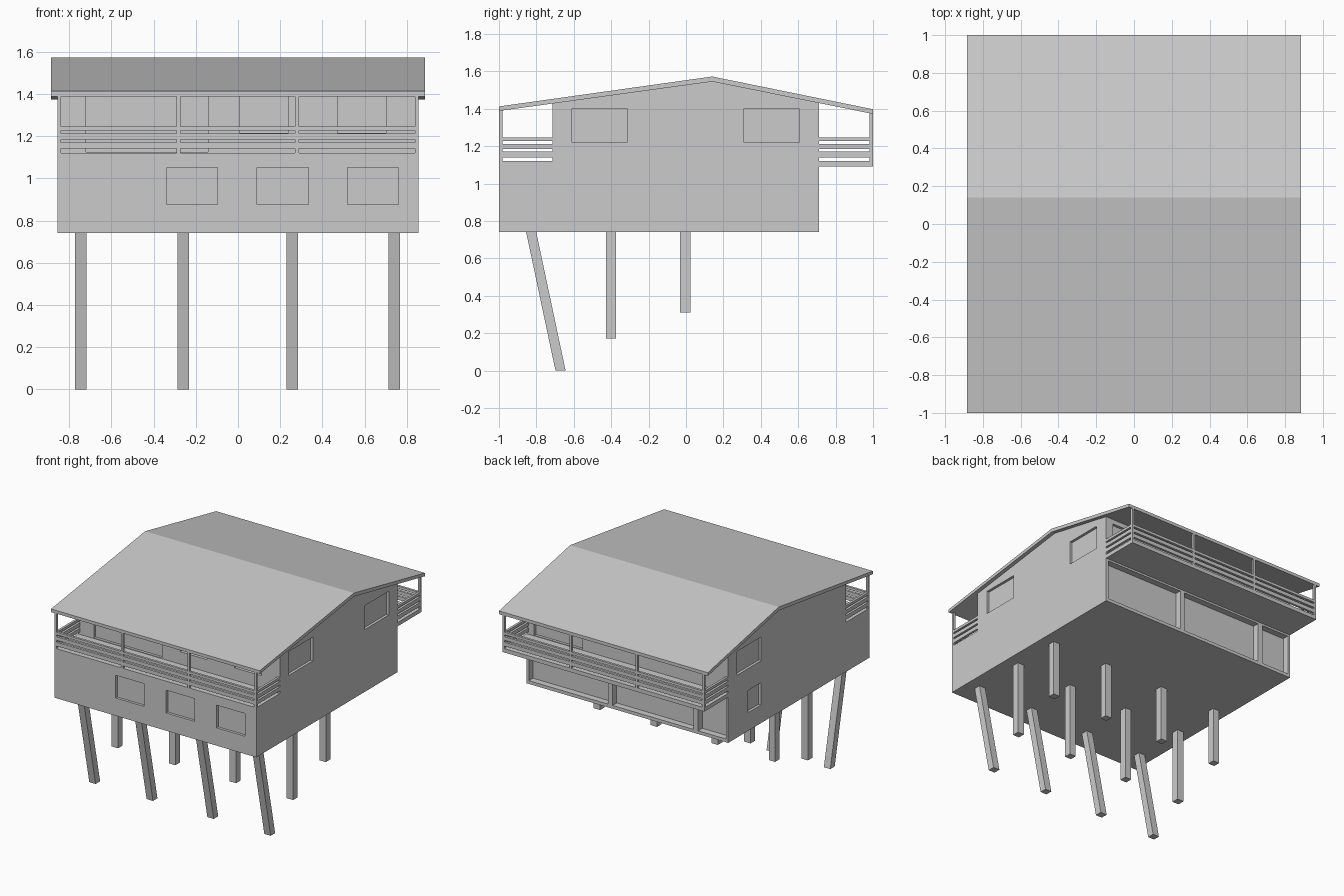
import bpy, bmesh

if "Cube" in bpy.data.objects:
    bpy.data.objects.remove(bpy.data.objects["Cube"])

W = 0.855          # half width of the house
RIDGE_Y = 0.14


def obj_from(bm, name):
    bmesh.ops.recalc_face_normals(bm, faces=bm.faces)
    me = bpy.data.meshes.new(name)
    bm.to_mesh(me)
    bm.free()
    ob = bpy.data.objects.new(name, me)
    bpy.context.scene.collection.objects.link(ob)
    return ob


def add_box(bm, x0, x1, y0, y1, z0, z1, lean=0.0):
    """Box by limits; lean shifts the bottom face along y."""
    for v in bmesh.ops.create_cube(bm, size=1)["verts"]:
        low = v.co.z < 0
        v.co.x = x0 if v.co.x < 0 else x1
        v.co.y = (y0 if v.co.y < 0 else y1) + (lean if low else 0)
        v.co.z = z0 if low else z1


def boxes(name, items):
    bm = bmesh.new()
    for b in items:
        add_box(bm, *b)
    return obj_from(bm, name)


def extrude_x(name, profile, half):
    """Closed (y, z) profile swept across the width."""
    bm = bmesh.new()
    f = bm.faces.new([bm.verts.new((-half, y, z)) for y, z in profile])
    new = bmesh.ops.extrude_face_region(bm, geom=[f])["geom"]
    verts = [g for g in new if isinstance(g, bmesh.types.BMVert)]
    bmesh.ops.translate(bm, verts=verts, vec=(2 * half, 0, 0))
    return obj_from(bm, name)


# House body: lower storey with front terrace step and gabled upper storey
body = extrude_x("house_body", [
    (-1, 0.74), (0.71, 0.74), (0.71, 1.44), (RIDGE_Y, 1.55),
    (-0.715, 1.435), (-0.715, 1.12), (-1, 1.12)], W)

# Pitched roof slab
extrude_x("roof", [
    (-1, 1.388), (RIDGE_Y, 1.545), (1, 1.372),
    (1, 1.397), (RIDGE_Y, 1.572), (-1, 1.412)], 0.885)

# Rear balcony floor
boxes("rear_balcony_floor", [(-W, W, 0.70, 1.0, 1.09, 1.12)])

# Window and door recesses cut into the walls
D = 0.02
cuts = []
for x0, x1 in [(-0.337, -0.096), (0.091, 0.333), (0.519, 0.761)]:
    cuts.append((x0, x1, -1.1, -1 + D, 0.876, 1.05))            # front lower
for x0, x1, z0 in [(-0.72, -0.143, 1.125), (0.008, 0.236, 1.215), (0.471, 0.70, 1.215)]:
    cuts.append((x0, x1, -0.8, -0.715 + D, z0, 1.395))          # front upper
for y0, y1 in [(-0.61, -0.315), (0.31, 0.605)]:
    cuts.append((W - D, W + 0.1, y0, y1, 1.218, 1.40))          # right side
cuts.append((-W - 0.1, -W + D, 0.31, 0.605, 1.218, 1.40))       # left upper
cuts.append((-W - 0.1, -W + D, 0.315, 0.468, 0.88, 1.05))       # left lower
for x0, x1 in [(0.165, 0.835), (-0.56, 0.125), (-0.835, -0.60)]:
    cuts.append((x0, x1, 0.66, 0.8, 0.765, 1.075))              # rear lower glazing
for x0, x1, z0 in [(0.38, 0.79, 1.125), (-0.45, -0.15, 1.215)]:
    cuts.append((x0, x1, 0.71 - D, 0.8, z0, 1.395))             # rear upper
cutter = boxes("opening_cutter", cuts)
cutter.hide_render = True
cutter.hide_viewport = True
cutter.display_type = 'WIRE'
mod = body.modifiers.new("openings", 'BOOLEAN')
mod.operation = 'DIFFERENCE'
mod.solver = 'EXACT'
mod.object = cutter

# Balcony railings: posts, long rails and side rails on both ends
T = 0.018
RAILS = [(1.14, 1.17), (1.184, 1.212), (1.226, 1.246)]
for name, outer, wall, floor, top in [("front", -1, -0.71, 1.11, 1.40),
                                      ("rear", 1, 0.705, 1.10, 1.385)]:
    s = 1 if outer > 0 else -1
    edge = sorted((outer, outer - s * T))
    side = sorted((outer - s * T, wall))
    posts = [(x - T / 2, x + T / 2, *edge, floor, top)
             for x in (-W + T / 2, -0.282, 0.28, W - T / 2)]
    boxes(name + "_balcony_posts", posts)
    rails = []
    for z0, z1 in RAILS:
        rails.append((-W + T, W - T, *edge, z0, z1))
        rails += [(-W, -W + T, *side, z0, z1), (W - T, W, *side, z0, z1)]
    boxes(name + "_balcony_rails", rails)

# Stilts: leaning front row, then two shorter upright rows up the slope
H = 0.027
for name, y, z, lean in [("front", -0.828, 0.0, 0.157),
                         ("middle", -0.40, 0.17, 0.0),
                         ("rear", -0.004, 0.31, 0.0)]:
    boxes(name + "_stilts", [(x - H, x + H, y - H, y + H, z, 0.742, lean)
                             for x in (-0.745, -0.259, 0.256, 0.739)])
